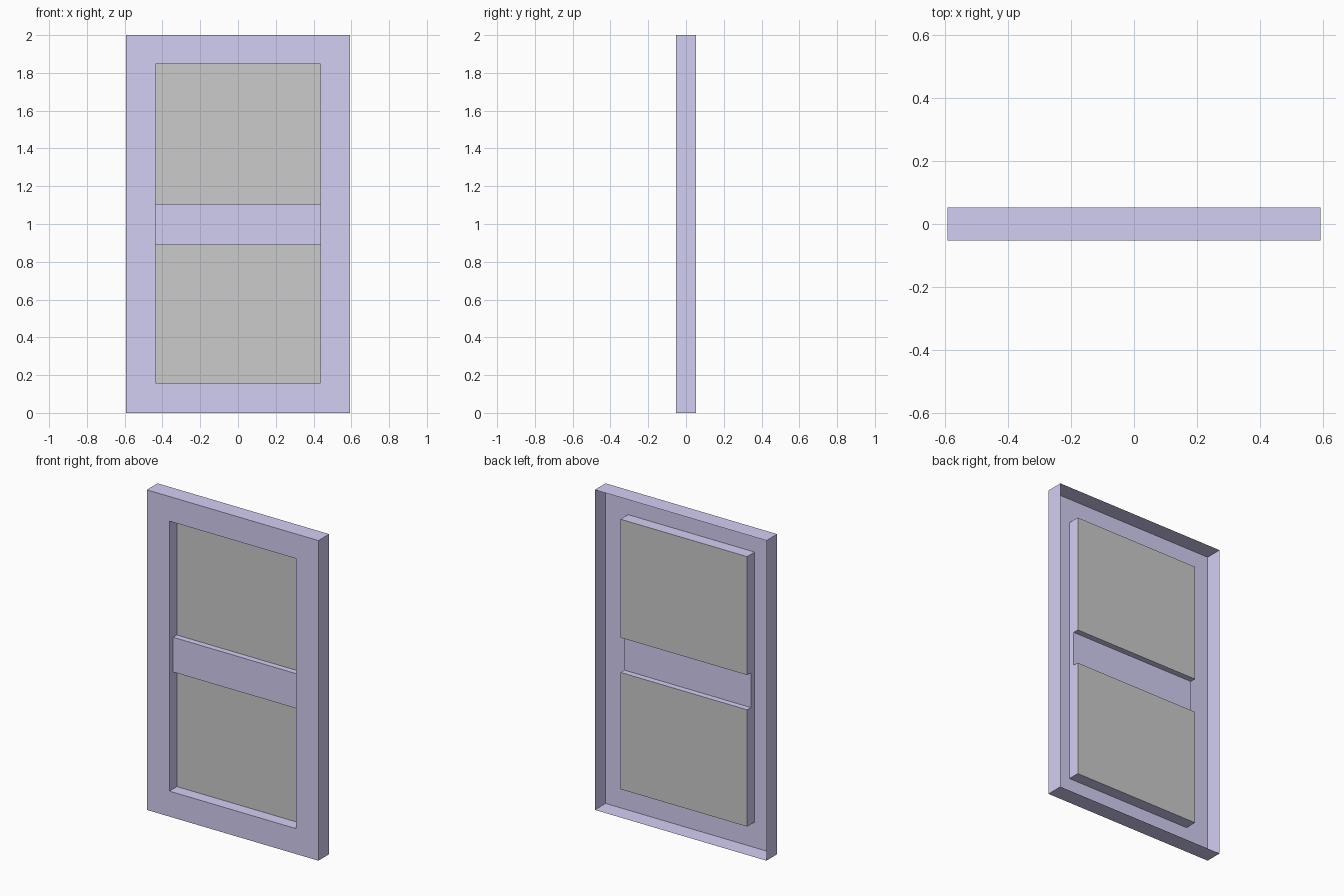
import bpy

if "Cube" in bpy.data.objects:
    bpy.data.objects.remove(bpy.data.objects["Cube"])

# Key sizes: the model is a thin open-backed shell
HX, D = 0.593, 0.053            # outer half width, half depth
IX, IZ0, IZ1 = 0.437, 0.159, 1.846   # opening
R0, R1 = 0.889, 1.106           # middle rail bottom and top
RAIL_Y, PANE_Y = -0.0155, 0.0215

purple = bpy.data.materials.new("purple_paint")
purple.diffuse_color = (0.65, 0.62, 0.90, 1)
purple.use_nodes = True
purple.node_tree.nodes["Principled BSDF"].inputs["Base Color"].default_value = purple.diffuse_color


def rect(hx, z0, z1, y):
    return [(-hx, y, z0), (hx, y, z0), (hx, y, z1), (-hx, y, z1)]


def shell(name, loops, cap=False, mat=None):
    """Bridge successive rectangles into one sheet, optionally closing the last."""
    verts = [p for loop in loops for p in loop]
    faces = []
    for k in range(len(loops) - 1):
        a, b = 4 * k, 4 * k + 4
        for i in range(4):
            j = (i + 1) % 4
            faces.append((a + i, a + j, b + j, b + i))
    if cap:
        n = len(verts)
        faces.append((n - 4, n - 3, n - 2, n - 1))
    mesh = bpy.data.meshes.new(name)
    mesh.from_pydata(verts, [], faces)
    if mat:
        mesh.materials.append(mat)
    obj = bpy.data.objects.new(name, mesh)
    bpy.context.collection.objects.link(obj)
    return obj


# Outer sides, front face and the opening's walls down to the rail level
shell("frame", [rect(HX, 0, 2, D), rect(HX, 0, 2, -D),
                rect(IX, IZ0, IZ1, -D), rect(IX, IZ0, IZ1, RAIL_Y)], mat=purple)

# Middle rail face, open behind
shell("middle_rail", [rect(IX, R0, R1, RAIL_Y)], cap=True, mat=purple)

# Deeper surround and grey pane for each half
for side, z0, z1 in (("lower", IZ0, R0), ("upper", R1, IZ1)):
    shell(side + "_surround", [rect(IX, z0, z1, RAIL_Y), rect(IX, z0, z1, PANE_Y)], mat=purple)
    shell(side + "_pane", [rect(IX, z0, z1, PANE_Y)], cap=True)
